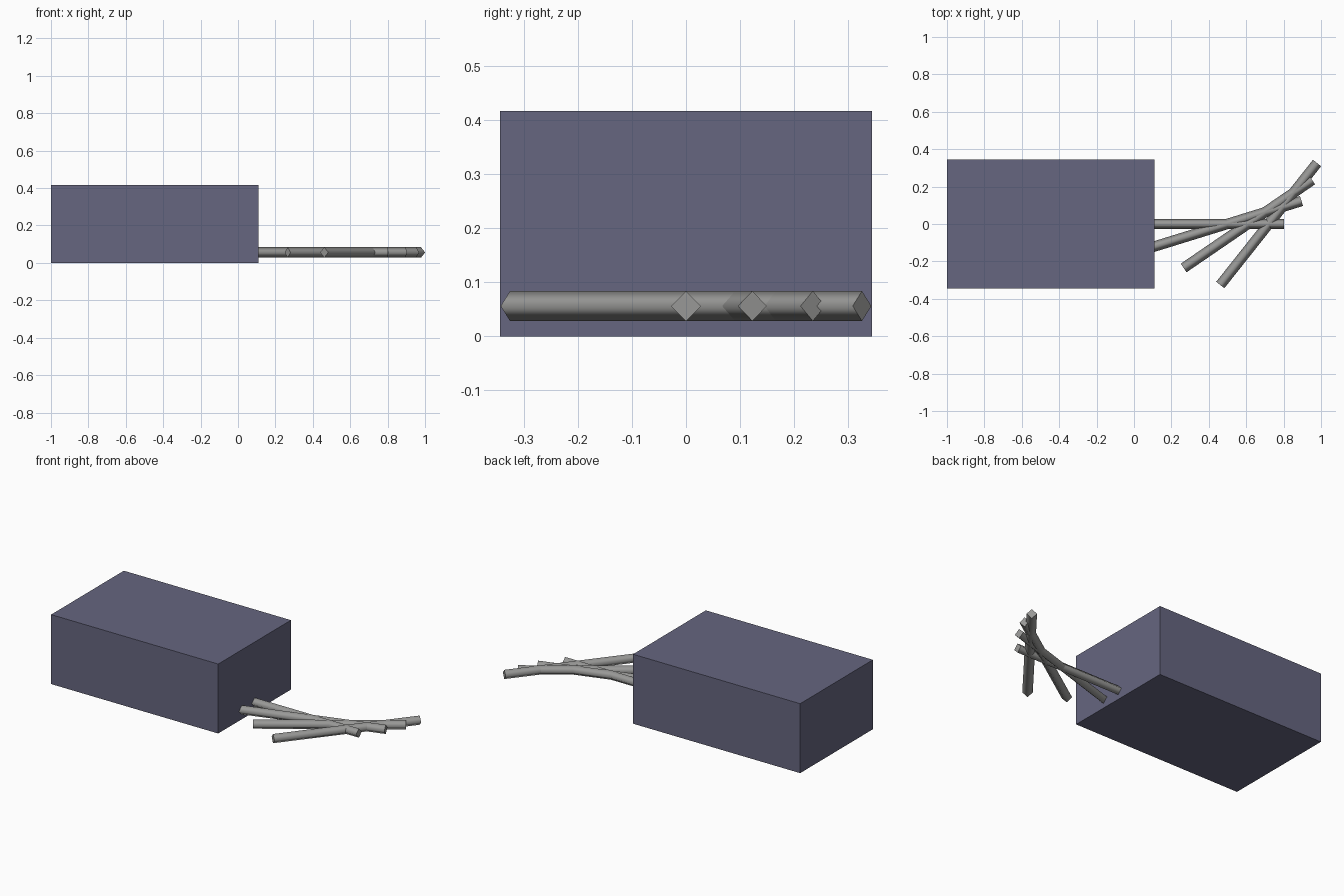
import bpy
import math

if "Cube" in bpy.data.objects:
    bpy.data.objects.remove(bpy.data.objects["Cube"])


def make_material(name, color):
    mat = bpy.data.materials.new(name)
    mat.use_nodes = True
    mat.diffuse_color = color
    mat.node_tree.nodes["Principled BSDF"].inputs["Base Color"].default_value = color
    return mat


slate = make_material("slate_blue", (0.133, 0.133, 0.214, 1))
grey = make_material("warm_grey", (0.318, 0.318, 0.31, 1))

UNIT = 0.111

# Solid box body
bpy.ops.mesh.primitive_cube_add(size=1, location=(-0.445, 0, 0.2085))
box = bpy.context.object
box.name = "box_body"
box.scale = (10 * UNIT, 0.69, 0.417)
bpy.ops.object.transform_apply(location=False, rotation=False, scale=True)
box.data.materials.append(slate)

# Fan of four-sided rods, each turned a little further and set further out
for i in range(4):
    bpy.ops.mesh.primitive_cylinder_add(
        vertices=4, radius=UNIT / 4, depth=7.5 * UNIT,
        location=(0.387 + i * UNIT, 0, 0.056),
        rotation=(0, math.pi / 2, 0.3 * i))
    rod = bpy.context.object
    rod.name = f"rod_{i + 1}"
    rod.data.materials.append(grey)
    # Smooth sides, flat end caps
    for face in rod.data.polygons:
        face.use_smooth = abs(face.normal.z) < 0.5
